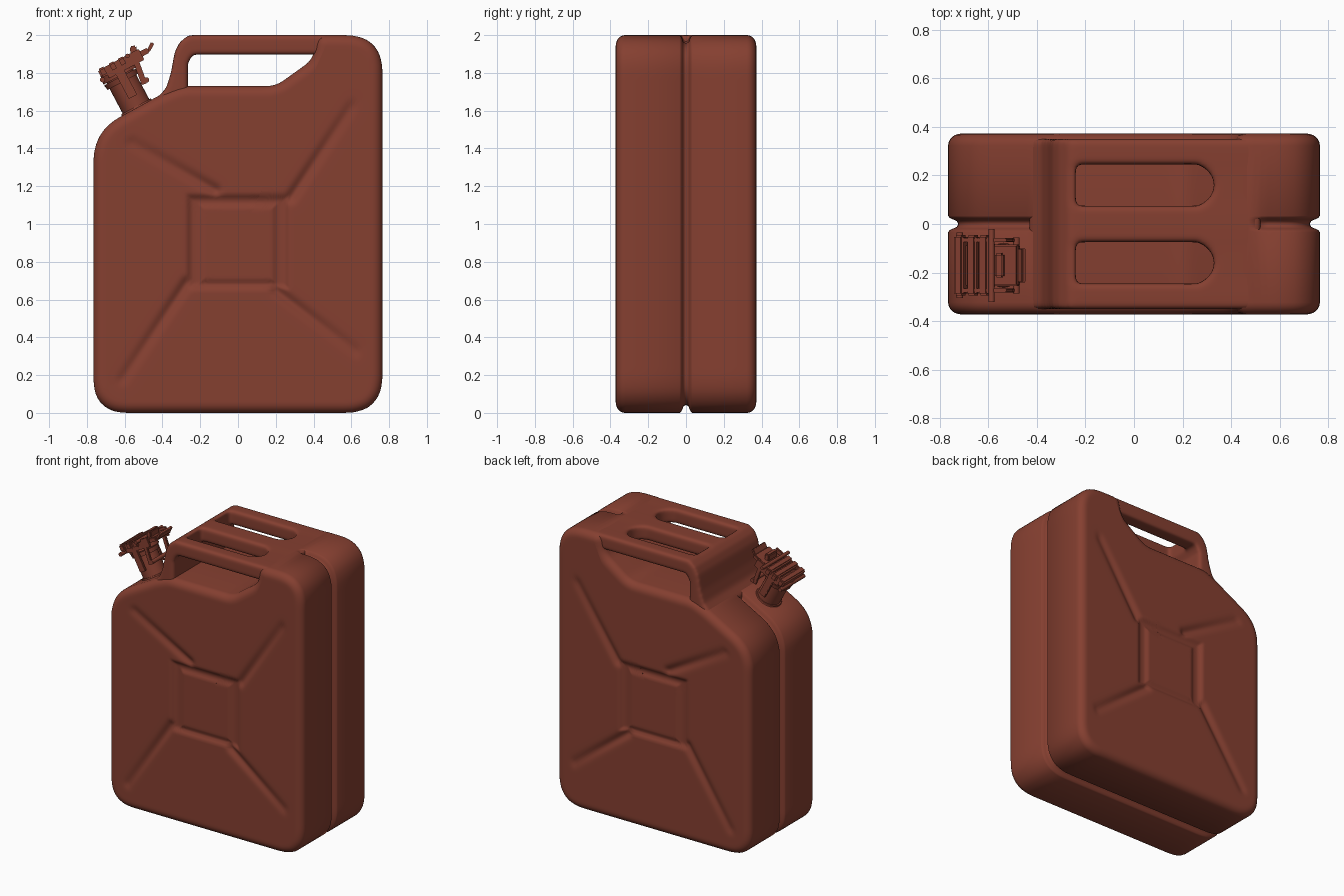
import bpy, bmesh, math
from mathutils import Vector, Matrix

if "Cube" in bpy.data.objects:
    bpy.data.objects.remove(bpy.data.objects["Cube"])

paint = bpy.data.materials.new("brick_red_paint")
paint.diffuse_color = (0.235, 0.05, 0.03, 1)
paint.use_nodes = True
paint.node_tree.nodes["Principled BSDF"].inputs["Base Color"].default_value = paint.diffuse_color


def finish(name, bm, angle=40):
    """Turn a bmesh into a smooth shaded, painted object."""
    bmesh.ops.recalc_face_normals(bm, faces=bm.faces[:])
    me = bpy.data.meshes.new(name)
    bm.to_mesh(me)
    bm.free()
    me.materials.append(paint)
    ob = bpy.data.objects.new(name, me)
    bpy.context.collection.objects.link(ob)
    bpy.ops.object.select_all(action='DESELECT')
    ob.select_set(True)
    bpy.context.view_layer.objects.active = ob
    bpy.ops.object.shade_smooth_by_angle(angle=math.radians(angle))
    return ob


def rounded(corners, steps=8):
    """Polygon of (x, z, trim) corners with each corner rounded."""
    pts, n = [], len(corners)
    for i, (x, z, r) in enumerate(corners):
        p = Vector((x, z))
        a = p + (Vector(corners[i - 1][:2]) - p).normalized() * r
        b = p + (Vector(corners[(i + 1) % n][:2]) - p).normalized() * r
        for k in range(steps + 1):
            t = k / steps
            pts.append(a * (1 - t) ** 2 + p * 2 * t * (1 - t) + b * t * t)
    return pts


def resample(pts, count):
    """Even spacing along a closed outline."""
    loop = pts + [pts[0]]
    lens = [(loop[i + 1] - loop[i]).length for i in range(len(pts))]
    step, out, i, start = sum(lens) / count, [], 0, 0.0
    for k in range(count):
        while i < len(lens) - 1 and start + lens[i] < k * step:
            start += lens[i]
            i += 1
        out.append(loop[i].lerp(loop[i + 1], (k * step - start) / max(lens[i], 1e-9)))
    return out


def ramp(t):
    t = min(max(t, 0), 1)
    return t * t * (3 - 2 * t)


# pressed cross on the large faces: four creases around a framed square
CREASES = [((-0.12, 1.18), (-0.56, 1.43)), ((0.28, 1.14), (0.6, 1.62)),
           ((-0.27, 0.69), (-0.61, 0.18)), ((0.2, 0.65), (0.62, 0.33))]


def pressing(p):
    d = 0.02 * ramp(-max(abs(p.x) - 0.28, abs(p.y - 0.905) - 0.26) / 0.04)
    d -= 0.013 * ramp(-max(abs(p.x) - 0.21, abs(p.y - 0.895) - 0.215) / 0.03)
    for a, b in CREASES:
        a, b = Vector(a), Vector(b)
        t = min(max((p - a).dot(b - a) / (b - a).length_squared, 0), 1)
        dist = (p - a.lerp(b, t)).length
        d = max(d, 0.02 * (1 - 0.5 * t) * math.exp(-(dist / 0.028) ** 2))
    return d


# can body: one half lofted from the pressed face to the seam, then mirrored
outline = resample(rounded([
    (-0.765, 0, 0.18), (0.765, 0, 0.2), (0.765, 2.0, 0.2), (0.42, 2.0, 0.05),
    (0.395, 1.87, 0.05), (0.2, 1.73, 0.05), (-0.3, 1.73, 0.04),
    (-0.4, 1.69, 0.03), (-0.765, 1.49, 0.16)]), 240)
N = len(outline)
normals = []
for i in range(N):
    t = (outline[(i + 1) % N] - outline[i - 1]).normalized()
    normals.append(Vector((-t.y, t.x)))          # points inward


def inset(d):
    return [p + n * d for p, n in zip(outline, normals)]


centre = Vector((0, 0.9))
rings = []
FACE, EDGE = 60, 6
for k in range(1, FACE + 1):
    flat = [centre.lerp(p, k / FACE) for p in inset(0.055)]
    rings.append([(p.x, -0.372 + pressing(p), p.y) for p in flat])
for k in range(1, EDGE + 1):
    a = math.pi / 2 * k / EDGE
    rings.append([(p.x, -0.322 - 0.05 * math.cos(a), p.y)
                  for p in inset(0.055 * (1 - math.sin(a)))])
for y, depth in [(-0.034, 0), (-0.026, 0.006), (-0.019, 0.02), (-0.012, 0.036), (0, 0.042)]:
    ring = []
    for p, n in zip(outline, normals):
        seam = 0 if p.y > 1.66 and -0.4 < p.x < 0.5 else depth
        q = p + n * seam
        ring.append((q.x, y, q.y))
    rings.append(ring)

bm = bmesh.new()
mid = bm.verts.new((centre.x, -0.372 + pressing(centre), centre.y))
rows = [[bm.verts.new(c) for c in ring] for ring in rings]
for i in range(N):
    j = (i + 1) % N
    bm.faces.new((mid, rows[0][i], rows[0][j]))
    for r0, r1 in zip(rows, rows[1:]):
        bm.faces.new((r0[i], r1[i], r1[j], r0[j]))
body = finish("can_body", bm, 60)
mirror = body.modifiers.new("mirror", 'MIRROR')
mirror.use_axis = (False, True, False)


def prism(bm, pts, lo, hi, upright):
    """Extrude an xz outline along y (upright) or an xy outline along z."""
    def put(p, h):
        return bm.verts.new((p[0], h, p[1]) if upright else (p[0], p[1], h))
    a, b = [put(p, lo) for p in pts], [put(p, hi) for p in pts]
    n = len(pts)
    faces = [bm.faces.new(a), bm.faces.new(b[::-1])]
    faces += [bm.faces.new((a[i], b[i], b[(i + 1) % n], a[(i + 1) % n])) for i in range(n)]
    bmesh.ops.recalc_face_normals(bm, faces=faces)


# triple carrying handle: wide leg, three bars, curved webs, fused and softened
bm = bmesh.new()
prism(bm, [(-0.24, 2.0), (-0.275, 1.99), (-0.31, 1.96), (-0.335, 1.91), (-0.355, 1.8),
           (-0.38, 1.72), (-0.43, 1.665), (-0.43, 1.62), (-0.265, 1.62), (-0.265, 1.85),
           (-0.245, 1.89), (-0.24, 1.9)], -0.35, 0.35, True)
for y0, y1 in [(-0.35, -0.245), (-0.075, 0.075), (0.245, 0.35)]:
    prism(bm, [(-0.26, y0), (0.52, y0), (0.52, y1), (-0.26, y1)], 1.897, 2.0, False)
for side in (-1, 1):
    arc = [(0.21 + 0.12 * math.cos(a), side * 0.16 + 0.095 * math.sin(a))
           for a in [math.pi * (k / 12 - 0.5) for k in range(13)]]
    prism(bm, arc + [(0.5, side * 0.16 + 0.1), (0.5, side * 0.16 - 0.1)], 1.898, 1.999, False)
handle = finish("carrying_handle", bm)
fuse = handle.modifiers.new("fuse", 'REMESH')
fuse.mode = 'VOXEL'
fuse.voxel_size = 0.011
fuse.use_smooth_shade = True
soften = handle.modifiers.new("soften", 'SMOOTH')
soften.factor = 0.5
soften.iterations = 10

# spout frame: local x runs up the shoulder, local z along the neck
SPOUT = Matrix.Translation((-0.545, -0.17, 1.6)) @ Matrix.Rotation(math.radians(-28), 4, 'Y')


def disc(name, u, w0, w1, r0, r1, sides=32):
    bm = bmesh.new()
    bmesh.ops.create_cone(bm, cap_ends=True, segments=sides, radius1=r0, radius2=r1,
                          depth=w1 - w0, matrix=SPOUT @ Matrix.Translation((u, 0, (w0 + w1) / 2)))
    return finish(name, bm)


def block(name, u, v, w, tilt=0):
    """Small bevelled box between the given local limits."""
    mids = [(a + b) / 2 for a, b in (u, v, w)]
    size = [b - a for a, b in (u, v, w)]
    bm = bmesh.new()
    bmesh.ops.create_cube(bm, size=1, matrix=SPOUT @ Matrix.Translation(mids)
                          @ Matrix.Rotation(math.radians(tilt), 4, 'Y')
                          @ Matrix.Diagonal((*size, 1)))
    bmesh.ops.bevel(bm, geom=bm.edges[:], offset=min(size) * 0.2, segments=2, affect='EDGES')
    return finish(name, bm)


def pin(name, u, w, length, r):
    bm = bmesh.new()
    bmesh.ops.create_cone(bm, cap_ends=True, segments=12, radius1=r, radius2=r, depth=length,
                          matrix=SPOUT @ Matrix.Translation((u, 0, w))
                          @ Matrix.Rotation(math.pi / 2, 4, 'X'))
    return finish(name, bm)


# spout neck and cap
disc("neck_base", 0.015, -0.03, 0.018, 0.105, 0.088)
disc("spout_neck", 0.015, -0.04, 0.2, 0.08, 0.08)
disc("neck_rim", 0.015, 0.165, 0.195, 0.092, 0.097)
disc("cap", 0.02, 0.2, 0.255, 0.103, 0.095)

# locking lever over the cap
for k, u in enumerate((-0.075, -0.015, 0.04)):
    block(f"cap_rib_{k + 1}", (u, u + 0.045), (-0.125, 0.125), (0.235, 0.285))
block("lever_plate", (0.07, 0.215), (-0.085, 0.085), (0.235, 0.265))
block("lever_lip", (0.205, 0.255), (-0.07, 0.07), (0.25, 0.268), -35)
block("lever_tab", (0.125, 0.16), (-0.05, 0.05), (0.26, 0.31), 20)
for side, label in ((-1, "front"), (1, "back")):
    v = sorted((side * 0.095, side * 0.112))
    block("lever_arm_" + label, (-0.04, 0.17), v, (0.215, 0.28))
    block("side_strap_" + label, (0.0, 0.05), v, (0.07, 0.25))
    block("clasp_arm_" + label, (0.105, 0.135), v, (0.1, 0.25), 8)
pin("lever_pin", 0.1, 0.275, 0.3, 0.012)
pin("hinge_pin", -0.075, 0.225, 0.27, 0.014)
pin("clasp_pin", 0.13, 0.115, 0.23, 0.014)
